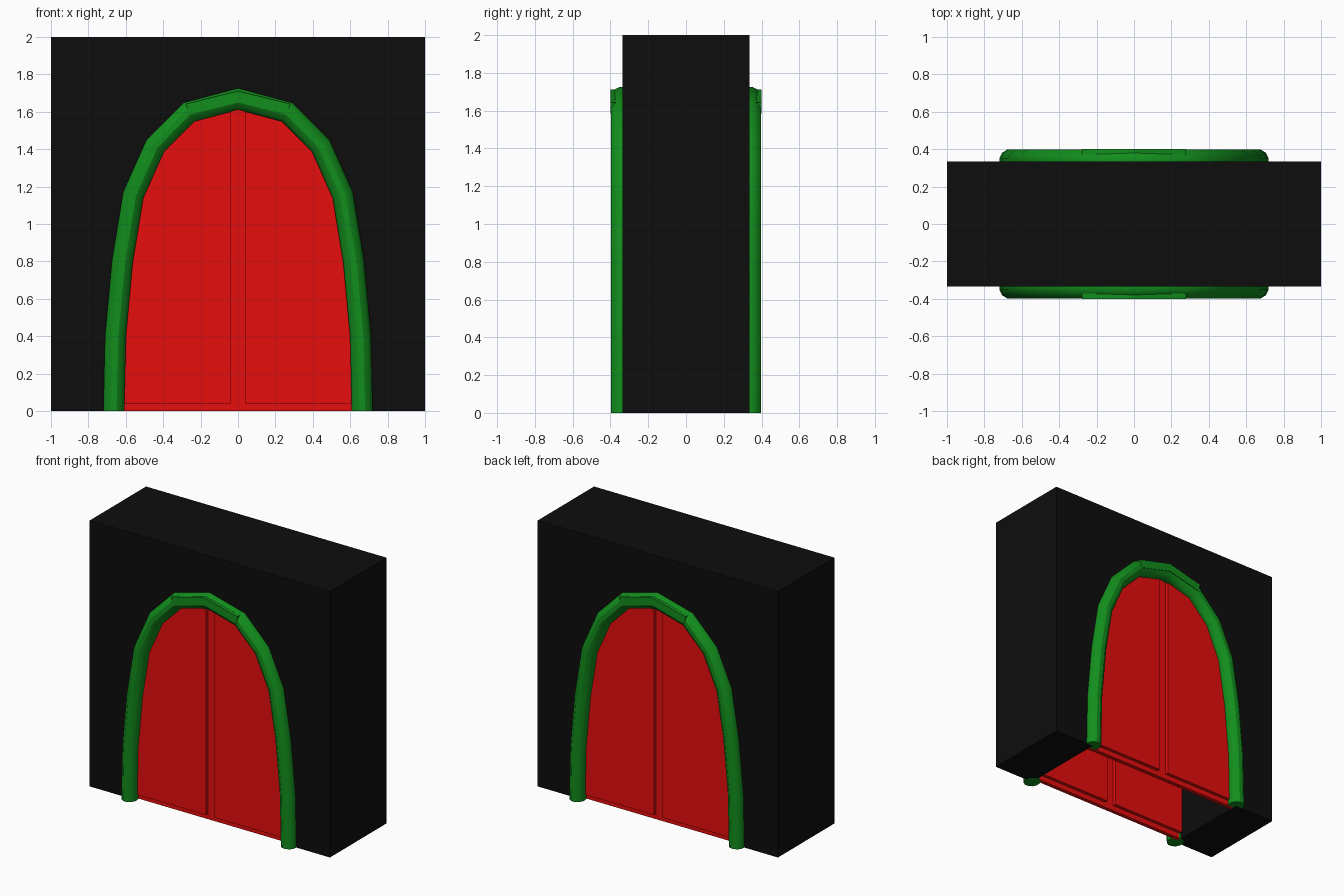
import bpy, bmesh, math
from mathutils import Vector

if "Cube" in bpy.data.objects:
    bpy.data.objects.remove(bpy.data.objects["Cube"])

def material(name, rgb):
    m = bpy.data.materials.new(name)
    m.diffuse_color = (*rgb, 1)
    m.use_nodes = True
    m.node_tree.nodes["Principled BSDF"].inputs["Base Color"].default_value = m.diffuse_color
    return m

BLACK = material("black", (0.004, 0.004, 0.004))
RED = material("red", (0.8, 0.004, 0.004))
GREEN = material("green", (0.006, 0.27, 0.012))

def finish(bm, name, mat, smooth=False):
    bmesh.ops.recalc_face_normals(bm, faces=bm.faces[:])
    me = bpy.data.meshes.new(name)
    bm.to_mesh(me)
    bm.free()
    me.materials.append(mat)
    ob = bpy.data.objects.new(name, me)
    bpy.context.collection.objects.link(ob)
    if smooth:
        bpy.ops.object.select_all(action='DESELECT')
        ob.select_set(True)
        bpy.context.view_layer.objects.active = ob
        bpy.ops.object.shade_smooth_by_angle(angle=math.radians(32))
    return ob

def slab(name, outline, y0, y1, mat):
    """Extrude an (x, z) outline from y0 to y1."""
    bm = bmesh.new()
    face = bm.faces.new([bm.verts.new((x, y0, z)) for x, z in outline])
    ext = bmesh.ops.extrude_face_region(bm, geom=[face])
    moved = [v for v in ext["geom"] if isinstance(v, bmesh.types.BMVert)]
    bmesh.ops.translate(bm, vec=(0, y1 - y0, 0), verts=moved)
    return finish(bm, name, mat)

def sweep(name, path, section, mat, smooth=False):
    """Sweep an (offset, y) section along an (x, z) path with mitred joints."""
    bm = bmesh.new()
    pts = [Vector(p) for p in path]
    rings = []
    for i, p in enumerate(pts):
        a = (p - pts[max(i - 1, 0)]).normalized()
        b = (pts[min(i + 1, len(pts) - 1)] - p).normalized()
        t = (a + b).normalized()
        n = Vector((t.y, -t.x)) / max(t.dot(b), t.dot(a))
        if 0 < i < len(pts) - 1:
            pass
        elif path[i][1] == 0:
            n = Vector((math.copysign(1, n.x), 0))
        rings.append([bm.verts.new((p.x + n.x * o, y, p.y + n.y * o)) for o, y in section])
    k = len(section)
    for r, s in zip(rings, rings[1:]):
        for j in range(k):
            bm.faces.new((r[j], r[(j + 1) % k], s[(j + 1) % k], s[j]))
    bm.faces.new(rings[0])
    bm.faces.new(rings[-1])
    return finish(bm, name, mat, smooth)

# Arch centre line: right half mirrored to the left
half = [(0.664, 0), (0.655, 0.4), (0.618, 0.8), (0.56, 1.155), (0.443, 1.417), (0.263, 1.598)]
arch = half + [(0, 1.668)] + [(-x, z) for x, z in reversed(half)]

# Wall block with the arched passage through it
slab("wall", [(1, 0), (1, 2), (-1, 2), (-1, 0)] + arch[::-1], -0.335, 0.335, BLACK)

# One half-door panel, set off from the centre and bottom strips
panel = [(0.037, 0.04), (0.654, 0.04)] + half[1:] + [(0.037, 1.66)]

for side, label in ((-1, "front"), (1, "back")):
    # Door leaf and its two raised panels
    slab(label + "_door", arch, side * 0.275, side * 0.305, RED)
    for m, hand in ((1, "right"), (-1, "left")):
        slab(f"{label}_door_panel_{hand}", [(m * x, z) for x, z in panel],
             side * 0.25, side * 0.33, RED)
    # Rounded arch frame
    ring = [2 * math.pi * (i + 0.5) / 12 for i in range(12)]
    tube = [(0.058 * math.cos(a), side * (0.335 + 0.064 * math.sin(a))) for a in ring]
    sweep(label + "_frame", arch, tube, GREEN, True)
    # Flat raised band over the crown
    band = [(-0.03, side * 0.36), (0.03, side * 0.36), (0.03, side * 0.4), (-0.03, side * 0.4)]
    sweep(label + "_crown_band", [(0.27, 1.613), (0, 1.68), (-0.27, 1.613)], band, GREEN)
